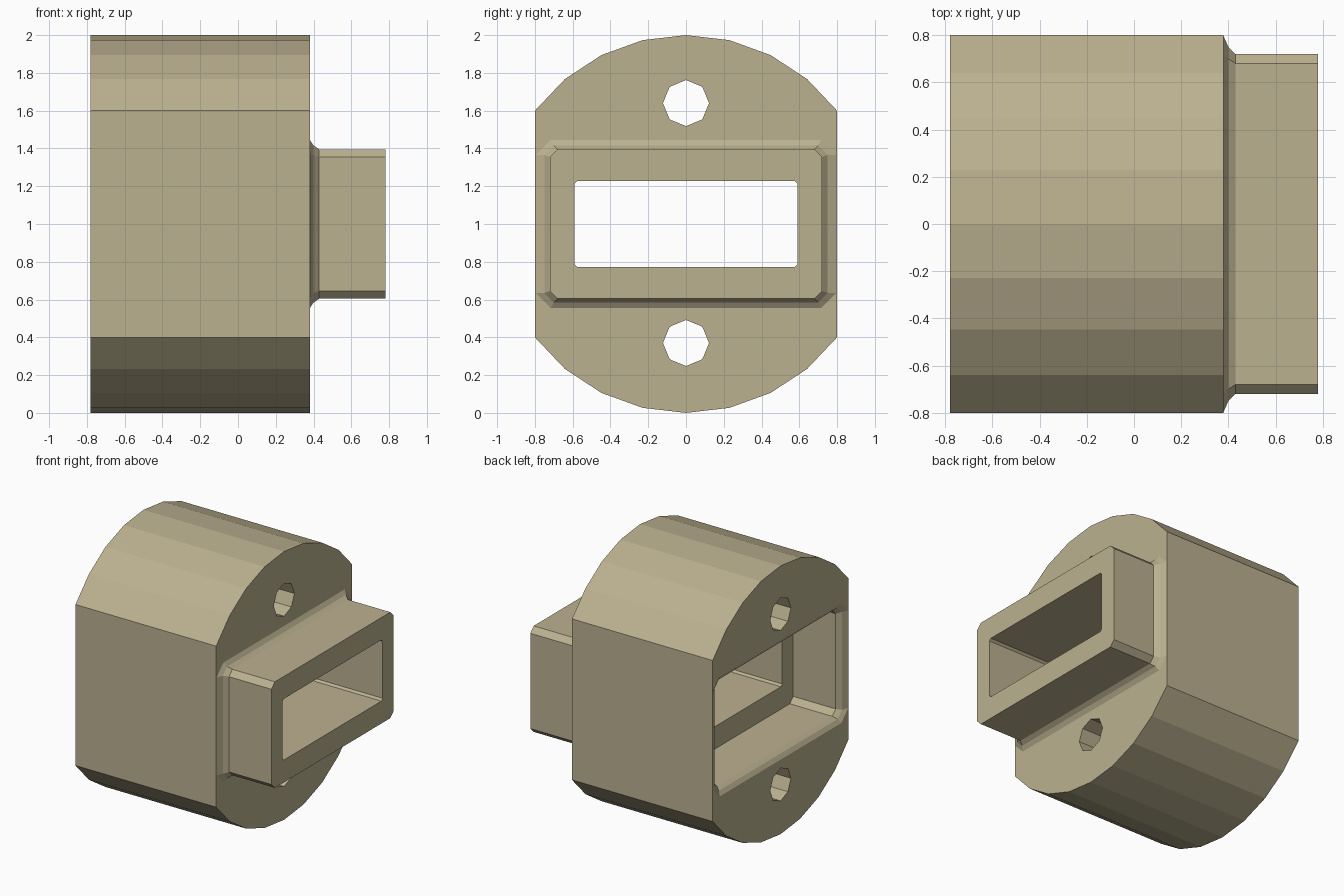
import bpy, bmesh
from math import cos, sin, pi, asin

if "Cube" in bpy.data.objects:
    bpy.data.objects.remove(bpy.data.objects["Cube"])

BACK, FRONT, TIP = -0.78, 0.38, 0.78   # x of back face, shoulder face, spout end
bm = bmesh.new()


def ring(x, pts):
    return [bm.verts.new((x, y, z)) for y, z in pts]


def loft(rings):
    for a, b in zip(rings, rings[1:]):
        n = len(a)
        for i in range(n):
            j = (i + 1) % n
            bm.faces.new((a[i], a[j], b[j], b[i]))


def rect(hy, hz, c):
    """Rectangle with cut corners, centred on z = 1."""
    return [(sy * (hy - cy), 1 + sz * (hz - cz)) for sy, sz, cy, cz in (
        (1, -1, 0, c), (1, 1, 0, c), (1, 1, c, 0), (-1, 1, c, 0),
        (-1, 1, 0, c), (-1, -1, 0, c), (-1, -1, c, 0), (1, -1, c, 0))]


def circle(zc, r, n):
    return [(r * cos(2 * pi * i / n + pi / 2), zc + r * sin(2 * pi * i / n + pi / 2))
            for i in range(n)]


# Body wall: round profile with two flat sides
start = pi / 2 - asin(0.8)
arc = [start + (pi - 2 * start) * i / 8 for i in range(9)]
body = [(cos(a), 1 + sin(a)) for a in arc] + [(-cos(a), 1 - sin(a)) for a in arc]
loft([ring(BACK, body), ring(FRONT, body)])

# Screw holes
for zc in (0.37, 1.64):
    hole = circle(zc, 0.122, 8)
    loft([ring(BACK, hole), ring(FRONT, hole)])

# Flared back socket, inner step, window passage, spout and its flared base
flare, mid, neck = rect(0.795, 0.445, 0.08), rect(0.75, 0.415, 0.05), rect(0.72, 0.395, 0.04)
window = rect(0.59, 0.228, 0.015)
loft([ring(x, p) for x, p in (
    (BACK, flare), (BACK + 0.02, mid), (BACK + 0.05, neck), (-0.38, neck),
    (-0.38, window), (TIP, window),
    (TIP, neck), (FRONT + 0.05, neck), (FRONT + 0.02, mid), (FRONT, flare))])

# Back and shoulder faces, filled around the openings
for x in (BACK, FRONT):
    edges = [e for e in bm.edges if e.is_boundary
             and all(abs(v.co.x - x) < 1e-4 for v in e.verts)]
    bmesh.ops.triangle_fill(bm, use_beauty=True, use_dissolve=False,
                            edges=edges, normal=(1, 0, 0))

bmesh.ops.recalc_face_normals(bm, faces=bm.faces)
mesh = bpy.data.meshes.new("flanged_socket")
bm.to_mesh(mesh)
bm.free()
obj = bpy.data.objects.new("flanged_socket", mesh)
bpy.context.collection.objects.link(obj)

# Sandy plastic
mat = bpy.data.materials.new("sand")
mat.diffuse_color = (0.50, 0.44, 0.28, 1)
mat.use_nodes = True
mat.node_tree.nodes["Principled BSDF"].inputs["Base Color"].default_value = mat.diffuse_color
mesh.materials.append(mat)
